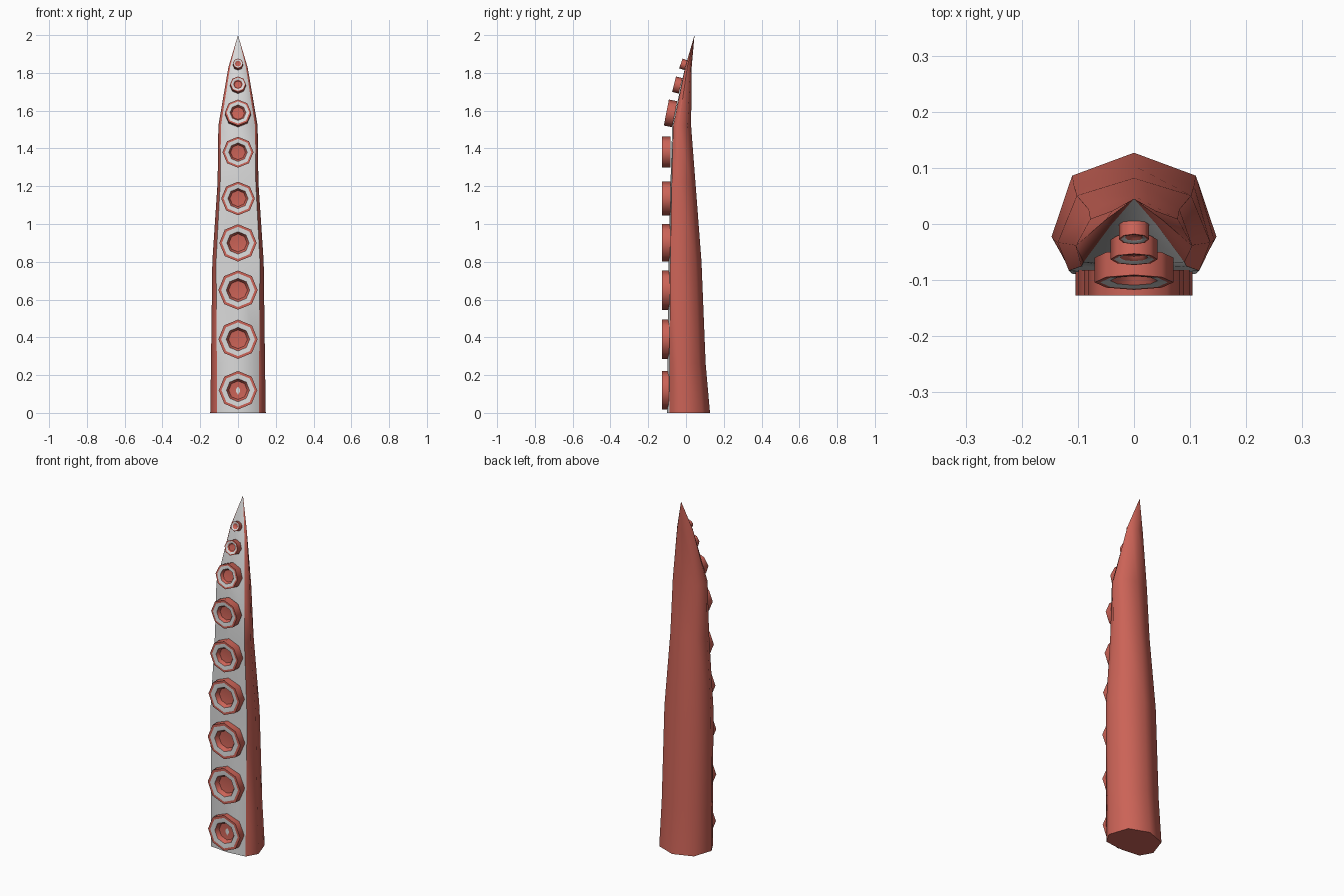
import bpy, bmesh, math
from mathutils import Matrix, Vector

cube = bpy.data.objects.get("Cube")
if cube:
    bpy.data.objects.remove(cube, do_unlink=True)


def material(name, rgb):
    m = bpy.data.materials.new(name)
    m.use_nodes = True
    m.diffuse_color = (*rgb, 1)
    m.node_tree.nodes["Principled BSDF"].inputs["Base Color"].default_value = (*rgb, 1)
    return m


RED = material("coral_red", (0.60, 0.125, 0.095))
PALE = material("pale_grey", (0.70, 0.70, 0.70))


def finish(bm, name, angle):
    bmesh.ops.recalc_face_normals(bm, faces=bm.faces)
    mesh = bpy.data.meshes.new(name)
    bm.to_mesh(mesh)
    bm.free()
    ob = bpy.data.objects.new(name, mesh)
    bpy.context.collection.objects.link(ob)
    mesh.materials.append(RED)
    mesh.materials.append(PALE)
    bpy.ops.object.select_all(action='DESELECT')
    ob.select_set(True)
    bpy.context.view_layer.objects.active = ob
    bpy.ops.object.shade_smooth_by_angle(angle=math.radians(angle))
    return ob


# Tentacle body: height, half width, back y, front y, half width of pale front
SECTIONS = [
    (0.00, 0.147, 0.127, -0.100, 0.110),
    (0.26, 0.143, 0.104, -0.097, 0.112),
    (0.80, 0.136, 0.082, -0.092, 0.116),
    (1.22, 0.108, 0.050, -0.082, 0.094),
    (1.52, 0.104, 0.027, -0.073, 0.090),
    (1.83, 0.051, 0.030, -0.005, 0.042),
]
bm = bmesh.new()
rings = []
for z, w, yb, yf, f in SECTIONS:
    d = yb - yf
    half = [(0.75 * w, yb - 0.18 * d), (w, yb - 0.66 * d), (f, yf + 0.05 * d)]
    pts = [(0, yb)] + half + [(0, yf)] + [(-x, y) for x, y in reversed(half)]
    rings.append([bm.verts.new((x, y, z)) for x, y in pts])
tip = bm.verts.new((0, 0.045, 2.0))
for i in range(8):
    j = (i + 1) % 8
    pale = 1 if i in (3, 4) else 0
    for a, b in zip(rings, rings[1:]):
        bm.faces.new((a[i], a[j], b[j], b[i])).material_index = pale
    bm.faces.new((rings[-1][i], rings[-1][j], tip)).material_index = pale
bm.faces.new(rings[0])
finish(bm, "tentacle", 60)

# Suckers: height, front y, radius, upward tilt in degrees
SUCKERS = [
    (0.12, -0.127, 0.102, 0), (0.39, -0.127, 0.104, 0), (0.65, -0.127, 0.104, 0),
    (0.90, -0.127, 0.099, 0), (1.135, -0.127, 0.089, 0), (1.38, -0.127, 0.082, 0),
    (1.59, -0.104, 0.070, 11), (1.74, -0.063, 0.042, 14), (1.85, -0.027, 0.027, 20),
]
for n, (z, y, r, tilt) in enumerate(SUCKERS):
    t = math.radians(tilt)
    depth = 0.045 if r > 0.06 else 0.036
    # Outer wall, rim and hollow cup, as (radius, distance behind the rim)
    profile = [(r, depth), (r, 0), (0.86 * r, 0), (0.60 * r, 0.003), (0.48 * r, 0.25 * r)]
    bm = bmesh.new()
    loops = []
    for pr, py in profile:
        loops.append([bm.verts.new((pr * math.sin(k * math.pi / 4), py,
                                    pr * math.cos(k * math.pi / 4))) for k in range(8)])
    centre = bm.verts.new((0, 0.30 * r, 0))
    for k in range(8):
        m = (k + 1) % 8
        for s, (a, b) in enumerate(zip(loops, loops[1:])):
            bm.faces.new((a[k], a[m], b[m], b[k])).material_index = 1 if s == 2 else 0
        bm.faces.new((loops[-1][k], loops[-1][m], centre))
    bm.faces.new(loops[0])
    ob = finish(bm, f"sucker_{n + 1}", 50)
    ob.data.transform(Matrix.Translation(Vector((0, y, z))) @ Matrix.Rotation(-t, 4, 'X'))
